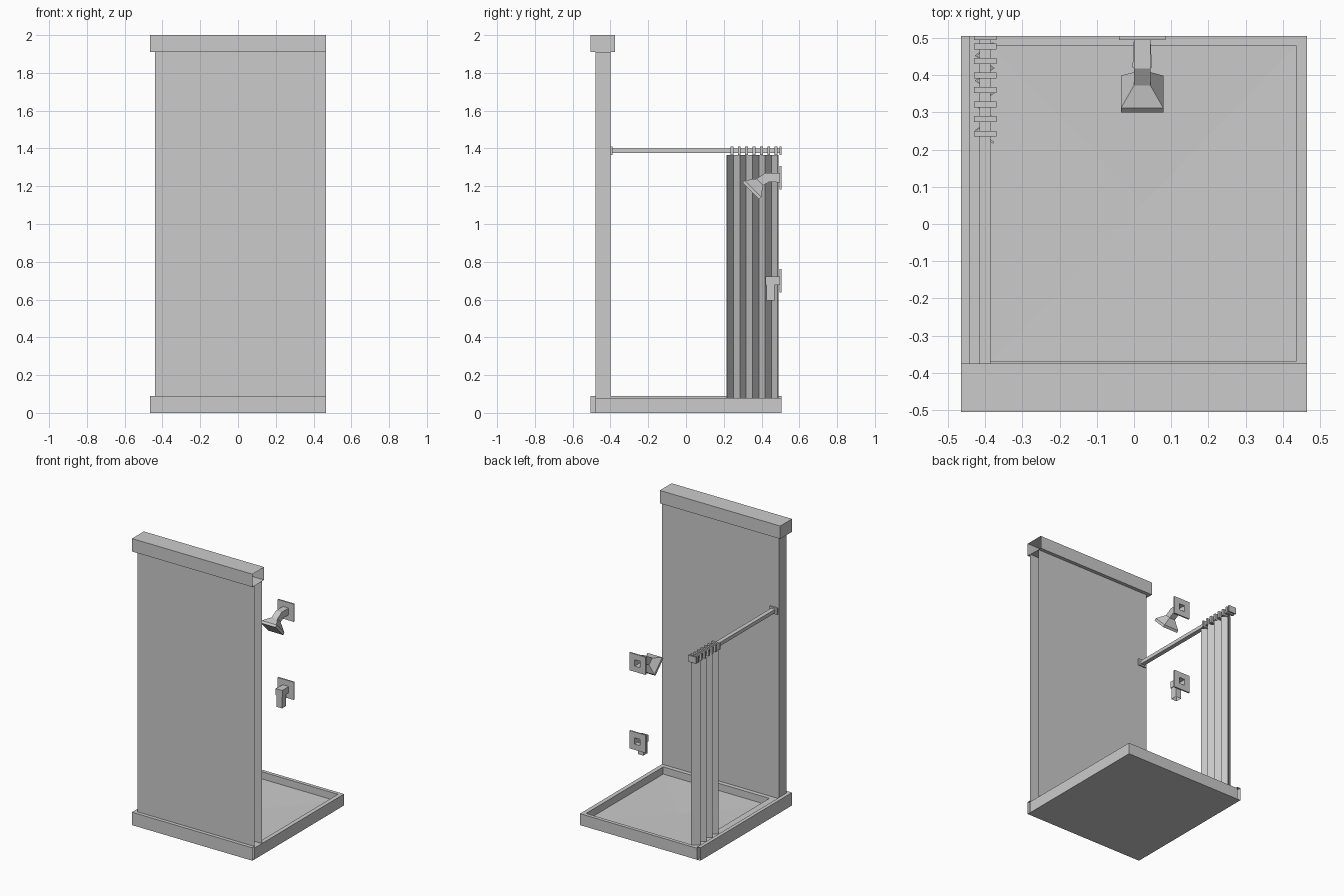
import bpy, bmesh
from mathutils import Vector

if "Cube" in bpy.data.objects:
    bpy.data.objects.remove(bpy.data.objects["Cube"])


def finish(name, bm):
    me = bpy.data.meshes.new(name)
    bm.to_mesh(me)
    bm.free()
    ob = bpy.data.objects.new(name, me)
    bpy.context.collection.objects.link(ob)
    return ob


def loft(bm, loops, cap_start=True, cap_end=True):
    """Skin quads between successive loops of equal length."""
    rings = [[bm.verts.new(p) for p in lp] for lp in loops]
    n = len(rings[0])
    for a, b in zip(rings, rings[1:]):
        for i in range(n):
            j = (i + 1) % n
            bm.faces.new((a[i], a[j], b[j], b[i]))
    if cap_start:
        bm.faces.new(rings[0][::-1])
    if cap_end:
        bm.faces.new(rings[-1])
    bmesh.ops.recalc_face_normals(bm, faces=bm.faces)


def rect_xy(x0, x1, y0, y1, z):
    return [(x0, y0, z), (x1, y0, z), (x1, y1, z), (x0, y1, z)]


def rect_xz(cx, cz, hx, hz, y):
    return [(cx - hx, y, cz - hz), (cx + hx, y, cz - hz),
            (cx + hx, y, cz + hz), (cx - hx, y, cz + hz)]


def box(name, x, y, z, open_dirs=()):
    """Box from ranges; faces pointing along open_dirs are left out."""
    bm = bmesh.new()
    loft(bm, [rect_xy(*x, *y, z[0]), rect_xy(*x, *y, z[1])])
    bm.normal_update()
    gone = [f for f in bm.faces
            if any(f.normal.dot(Vector(d)) > 0.9 for d in open_dirs)]
    bmesh.ops.delete(bm, geom=gone, context='FACES')
    return finish(name, bm)


def square_tube(name, sections, cap_start=False, cap_end=False):
    """Sections: (y, z, half_x, half_size, (dir_y, dir_z)) across the path."""
    loops = []
    for y, z, hx, h, (dy, dz) in sections:
        loops.append([(PX + sx * hx, y + s * h * dy, z + s * h * dz)
                      for sx, s in ((-1, -1), (1, -1), (1, 1), (-1, 1))])
    bm = bmesh.new()
    loft(bm, loops, cap_start, cap_end)
    return finish(name, bm)


def frame(name, cx, cz, outer, inner, y0, y1):
    """Square plate with a square hole, facing along y."""
    bm = bmesh.new()
    o0, i0 = rect_xz(cx, cz, outer, outer, y0), rect_xz(cx, cz, inner, inner, y0)
    o1, i1 = rect_xz(cx, cz, outer, outer, y1), rect_xz(cx, cz, inner, inner, y1)
    loft(bm, [i0, o0, o1, i1, i0], False, False)
    bmesh.ops.remove_doubles(bm, verts=bm.verts, dist=1e-5)
    return finish(name, bm)


PX = 0.022
RIGHT, BACK = (1, 0, 0), (0, 1, 0)

# front wall and its cap, cut open at the right end
box("front_wall", (-.44, .465), (-.48, -.40), (.08, 1.91), (RIGHT, (0, 0, 1)))
box("wall_cap", (-.465, .465), (-.505, -.375), (1.91, 2.0), (RIGHT,))

# L-shaped baseboard around front and left
bm = bmesh.new()
outline = [(-.465, .505), (-.465, -.505), (.465, -.505),
           (.465, -.48), (-.44, -.48), (-.44, .505)]
loft(bm, [[(x, y, z) for x, y in outline] for z in (0, .09)])
bm.normal_update()
ends = [f for f in bm.faces if f.normal.dot(Vector(RIGHT)) > .9
        and f.calc_center_median().x > .4
        or f.normal.dot(Vector(BACK)) > .9 and f.calc_center_median().y > .4]
bmesh.ops.delete(bm, geom=ends, context='FACES')
finish("baseboard", bm)

# shower tray with raised curb and sloping floor
bm = bmesh.new()
loft(bm, [rect_xy(-.44, .465, -.48, .505, 0),
          rect_xy(-.44, .465, -.48, .505, .08),
          rect_xy(-.385, .435, -.37, .48, .08),
          rect_xy(-.385, .435, -.37, .48, .03)])
floor = [f for f in bm.faces if all(abs(v.co.z - .03) < 1e-4 for v in f.verts)]
centre = bmesh.ops.poke(bm, faces=floor)["verts"][0]
centre.co.z = .024
finish("shower_tray", bm)

# curtain rod with end flanges and square rings
box("curtain_rod", (-.415, -.385), (-.40, .50), (1.375, 1.40))
for name, y in (("rod_flange_front", -.40), ("rod_flange_back", .495)):
    box(name, (-.43, -.37), (y, y + .01), (1.365, 1.41))
for i in range(7):
    y = .243 + i * .039
    frame("curtain_ring_%d" % (i + 1), -.40, 1.3865, .03, .015,
          y - .0075, y + .0075)
    ob = bpy.context.collection.objects[-1]
    for v in ob.data.vertices:
        v.co.z = 1.3865 + (v.co.z - 1.3865) * .75

# pleated curtain
bm = bmesh.new()
prev = None
for i in range(9):
    x, y = (-.425 if i % 2 else -.377), .218 + i * .0335
    cur = [bm.verts.new((x, y, z)) for z in (.08, 1.365)]
    if prev:
        bm.faces.new((prev[0], cur[0], cur[1], prev[1]))
    prev = cur
curtain = finish("curtain", bm)
mod = curtain.modifiers.new("thickness", 'SOLIDIFY')
mod.thickness = .006
mod.offset = 0

# wall plates for shower head and spout
frame("shower_plate", PX, 1.245, .062, .022, .495, .505)
frame("spout_plate", PX, .70, .062, .022, .495, .505)

# shower arm and flared square head
D = (-.707, .707)
square_tube("shower_arm", [(.505, 1.245, .022, .024, (0, 1)),
                           (.428, 1.245, .022, .026, (-.38, .92)),
                           (.39, 1.222, .022, .025, D)])
square_tube("shower_head", [(.39, 1.222, .022, .025, D),
                            (.355, 1.187, .057, .062, D),
                            (.343, 1.175, .057, .062, D)], False, True)

# spout: horizontal block with a nozzle open at the bottom
square_tube("spout_block", [(.505, .70, .022, .022, (0, 1)),
                            (.42, .70, .026, .023, (0, 1))], False, True)
square_tube("spout_nozzle", [(.447, .68, .021, .022, (1, 0)),
                             (.447, .595, .021, .022, (1, 0))])
